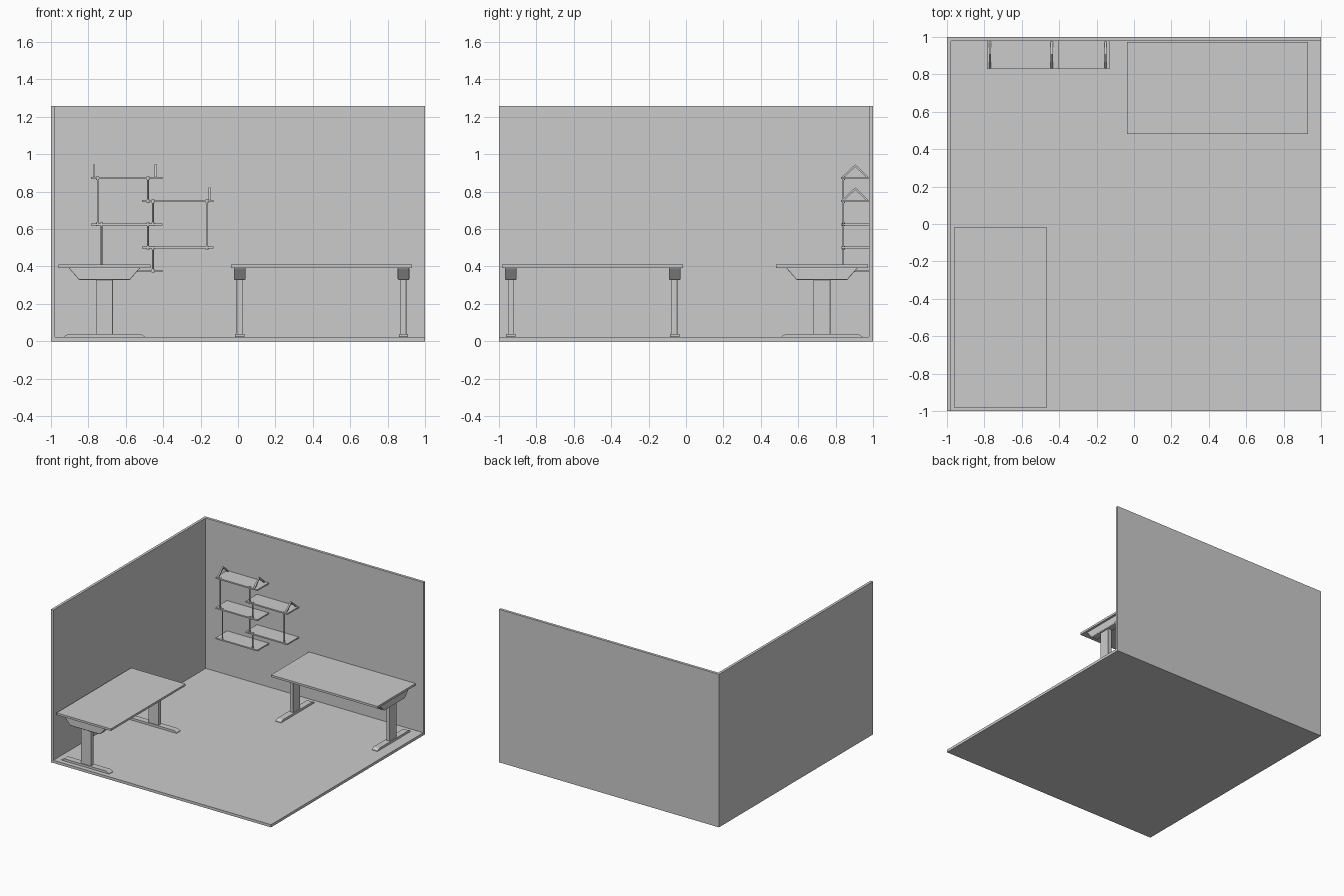
import bpy, bmesh
from math import radians
from mathutils import Vector, Matrix

if "Cube" in bpy.data.objects:
    bpy.data.objects.remove(bpy.data.objects["Cube"])


def finish(bm, name, matrix=None, bevel=0.0, smooth=False):
    if matrix:
        bm.transform(matrix)
    bmesh.ops.recalc_face_normals(bm, faces=bm.faces)
    me = bpy.data.meshes.new(name)
    bm.to_mesh(me)
    bm.free()
    ob = bpy.data.objects.new(name, me)
    bpy.context.collection.objects.link(ob)
    if smooth:
        me.polygons.foreach_set("use_smooth", [len(p.vertices) == 4 for p in me.polygons])
    if bevel:
        m = ob.modifiers.new("bevel", "BEVEL")
        m.width, m.segments = bevel, 3
    return ob


def box(name, x, y, z, matrix=None, bevel=0.0):
    bm = bmesh.new()
    bmesh.ops.create_cube(bm, size=1)
    lo, hi = Vector((x[0], y[0], z[0])), Vector((x[1], y[1], z[1]))
    for v in bm.verts:
        v.co = Vector(((hi - lo)[i] * (v.co[i] + 0.5) + lo[i] for i in range(3)))
    return finish(bm, name, matrix, bevel)


def prism(name, yz, x0, x1, matrix=None, bevel=0.0):
    """Extrude a y-z profile along x."""
    bm = bmesh.new()
    face = bm.faces.new([bm.verts.new((x0, y, z)) for y, z in yz])
    ext = bmesh.ops.extrude_face_region(bm, geom=[face])
    verts = [g for g in ext["geom"] if isinstance(g, bmesh.types.BMVert)]
    bmesh.ops.translate(bm, verts=verts, vec=(x1 - x0, 0, 0))
    return finish(bm, name, matrix, bevel)


def rod(name, x, y, z0, z1, r):
    bm = bmesh.new()
    bmesh.ops.create_cone(bm, cap_ends=True, segments=12, radius1=r, radius2=r, depth=z1 - z0)
    return finish(bm, name, Matrix.Translation((x, y, (z0 + z1) / 2)), smooth=True)


# Room shell
box("floor", (-1, 1), (-1, 1), (0, 0.022))
box("back_wall", (-1, 1), (0.978, 1), (0.022, 1.257))
box("left_wall", (-1, -0.978), (-1, 0.978), (0.022, 1.257))


# Desk: flat top on two T-shaped legs
def desk(name, matrix):
    box(name + "_top", (-0.484, 0.484), (-0.247, 0.247), (0.393, 0.41), matrix)
    for side, cx in (("left", -0.438), ("right", 0.438)):
        part = f"{name}_{side}_"
        prism(part + "bracket", [(-0.192, 0.394), (-0.185, 0.385), (-0.135, 0.328),
                                 (0.135, 0.328), (0.185, 0.385), (0.192, 0.394)],
              cx - 0.031, cx + 0.031, matrix, 0.006)
        box(part + "column", (cx - 0.016, cx + 0.016), (-0.046, 0.046),
            (0.036, 0.335), matrix, 0.004)
        prism(part + "foot", [(-0.216, 0.021), (0.216, 0.021), (0.216, 0.026),
                              (0.192, 0.04), (-0.192, 0.04), (-0.216, 0.026)],
              cx - 0.025, cx + 0.025, matrix)


desk("back_desk", Matrix.Translation((0.447, 0.727, 0)))
desk("side_desk", Matrix.Translation((-0.714, -0.499, 0)) @ Matrix.Rotation(radians(90), 4, 'Z'))

# Staggered wall shelves
T = 0.011
LEFT, RIGHT = (-0.785, -0.405), (-0.513, -0.132)
for i, (xr, z) in enumerate([(LEFT, 0.371), (RIGHT, 0.495), (LEFT, 0.62),
                             (RIGHT, 0.744), (LEFT, 0.867)]):
    box(f"shelf_board_{i + 1}", xr, (0.83, 0.978), (z, z + T))

# Shelf posts with end collars
POSTS = [(-0.75, 0.62, 0.867), (-0.73, 0.371, 0.62), (-0.482, 0.744, 0.867),
         (-0.455, 0.62, 0.744), (-0.482, 0.495, 0.62), (-0.455, 0.371, 0.495),
         (-0.167, 0.495, 0.744)]
for i, (x, lo, hi) in enumerate(POSTS):
    rod(f"shelf_post_{i + 1}", x, 0.841, lo + T, hi, 0.005)
    for end, z in (("lower", lo), ("upper", hi)):
        rod(f"shelf_post_{i + 1}_{end}_collar", x, 0.841, z - 0.004, z + T + 0.004, 0.008)

# Triangular frames standing on the upper shelves
for i, (x, z) in enumerate([(-0.77, 0.878), (-0.44, 0.878), (-0.152, 0.755)]):
    foot_f, apex, foot_b = (0.833, z), (0.905, z + 0.068), (0.976, z)
    for leg, (y, zz), d in (("front", foot_f, 1), ("back", foot_b, -1)):
        prism(f"end_frame_{i + 1}_{leg}_bar",
              [(y, zz), (apex[0], apex[1]), (apex[0], apex[1] - 0.014), (y + d * 0.014, zz)],
              x - 0.006, x + 0.006)
